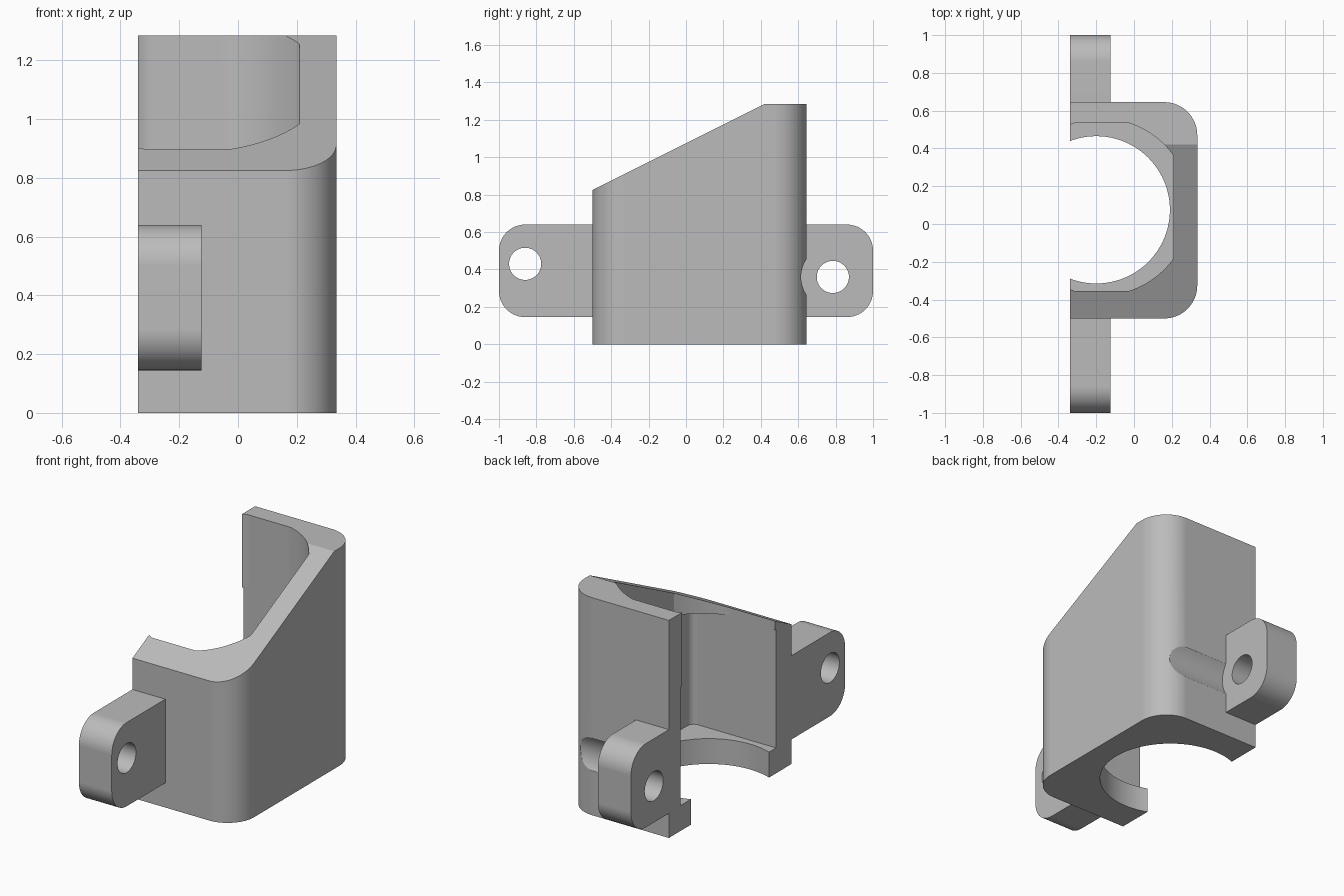
import bpy, bmesh, math
from math import sin, cos, pi

if "Cube" in bpy.data.objects:
    bpy.data.objects.remove(bpy.data.objects["Cube"], do_unlink=True)

grey = bpy.data.materials.new("plain grey")
grey.use_nodes = True
colour = (0.5, 0.5, 0.5, 1)
grey.diffuse_color = colour
grey.node_tree.nodes["Principled BSDF"].inputs["Base Color"].default_value = colour


def circle(cu, cv, r, n=64):
    return [(cu + r * cos(2 * pi * i / n), cv + r * sin(2 * pi * i / n)) for i in range(n)]


def rounded_rect(u0, v0, u1, v1, left=0, right=0, n=16):
    """Rectangle outline with one radius for its low-u corners and one for its high-u corners."""
    pts = []
    corners = [(u1, v1, -1, -1, right), (u0, v1, 1, -1, left),
               (u0, v0, 1, 1, left), (u1, v0, -1, 1, right)]
    for k, (u, v, su, sv, r) in enumerate(corners):
        if r == 0:
            pts.append((u, v))
            continue
        for i in range(n + 1):
            a = pi / 2 * (k + i / n)
            pts.append((u + su * r + r * cos(a), v + sv * r + r * sin(a)))
    return pts


def prism(name, outline, axis, lo, hi):
    """Extrude an outline along z (outline in x, y) or along x (outline in y, z)."""
    bm = bmesh.new()
    place = (lambda u, v, w: (u, v, w)) if axis == "z" else (lambda u, v, w: (w, u, v))
    low = [bm.verts.new(place(u, v, lo)) for u, v in outline]
    high = [bm.verts.new(place(u, v, hi)) for u, v in outline]
    bm.faces.new(low)
    bm.faces.new(high)
    for i in range(len(low)):
        j = (i + 1) % len(low)
        bm.faces.new((low[i], low[j], high[j], high[i]))
    bmesh.ops.recalc_face_normals(bm, faces=bm.faces)
    mesh = bpy.data.meshes.new(name)
    bm.to_mesh(mesh)
    bm.free()
    mesh.materials.append(grey)
    obj = bpy.data.objects.new(name, mesh)
    bpy.context.collection.objects.link(obj)
    return obj


def activate(obj):
    bpy.ops.object.select_all(action="DESELECT")
    obj.select_set(True)
    bpy.context.view_layer.objects.active = obj


def cut(obj, cutter):
    activate(obj)
    mod = obj.modifiers.new("cut", "BOOLEAN")
    mod.operation = "DIFFERENCE"
    mod.solver = "EXACT"
    mod.object = cutter
    bpy.ops.object.modifier_apply(modifier=mod.name)
    bpy.data.objects.remove(cutter, do_unlink=True)


def finish(obj):
    activate(obj)
    bpy.ops.object.shade_smooth_by_angle(angle=math.radians(25))
    mod = obj.modifiers.new("even shading", "WEIGHTED_NORMAL")
    mod.keep_sharp = True


# Main dimensions
open_x, wall_x = -0.34, 0.335
front_y, back_y, top_z = -0.5, 0.645, 1.285
in_x, in_front, in_back = 0.21, -0.355, 0.535
tab_x, tab_low, tab_high = -0.125, 0.145, 0.64
screw_holes = {"front": (-0.86, 0.43), "back": (0.785, 0.36)}

# Housing: half shell with rounded outer corners and a sloping top
housing = prism("housing", rounded_rect(open_x, front_y, wall_x, back_y, right=0.175),
                "z", 0, top_z)
cut(housing, prism("slope_cutter", [(-0.8, 0.675), (0.62, 1.385), (0.62, 1.6), (-0.8, 1.6)],
                   "x", -1, 1))

# Inner chamber, boxy below and a flattened circle towards the top
cut(housing, prism("chamber_cutter", rounded_rect(-0.7, in_front, in_x, in_back, right=0.04),
                   "z", 0.15, 0.85))
flattened = [(min(x, in_x), max(in_front, min(y, in_back)))
             for x, y in circle(-0.17, 0.09, 0.467, 160)]
cut(housing, prism("mouth_cutter", flattened, "z", 0.8, 1.6))

# Round opening through the floor
cut(housing, prism("floor_cutter", circle(-0.2, 0.075, 0.39, 96), "z", -0.2, 0.3))

# Shallow screw head clearance in the back wall
cut(housing, prism("clearance_cutter", circle(*screw_holes["back"], 0.17), "x", tab_x, 1))
finish(housing)

# Mounting tabs with screw holes
outlines = {
    "front": rounded_rect(-1, tab_low, front_y, tab_high, left=0.14),
    "back": rounded_rect(back_y, tab_low, 1, tab_high, right=0.14),
}
for side, outline in outlines.items():
    tab = prism(side + "_mounting_tab", outline, "x", open_x, tab_x)
    cut(tab, prism("screw_cutter", circle(*screw_holes[side], 0.086, 48), "x", -1, 1))
    finish(tab)
